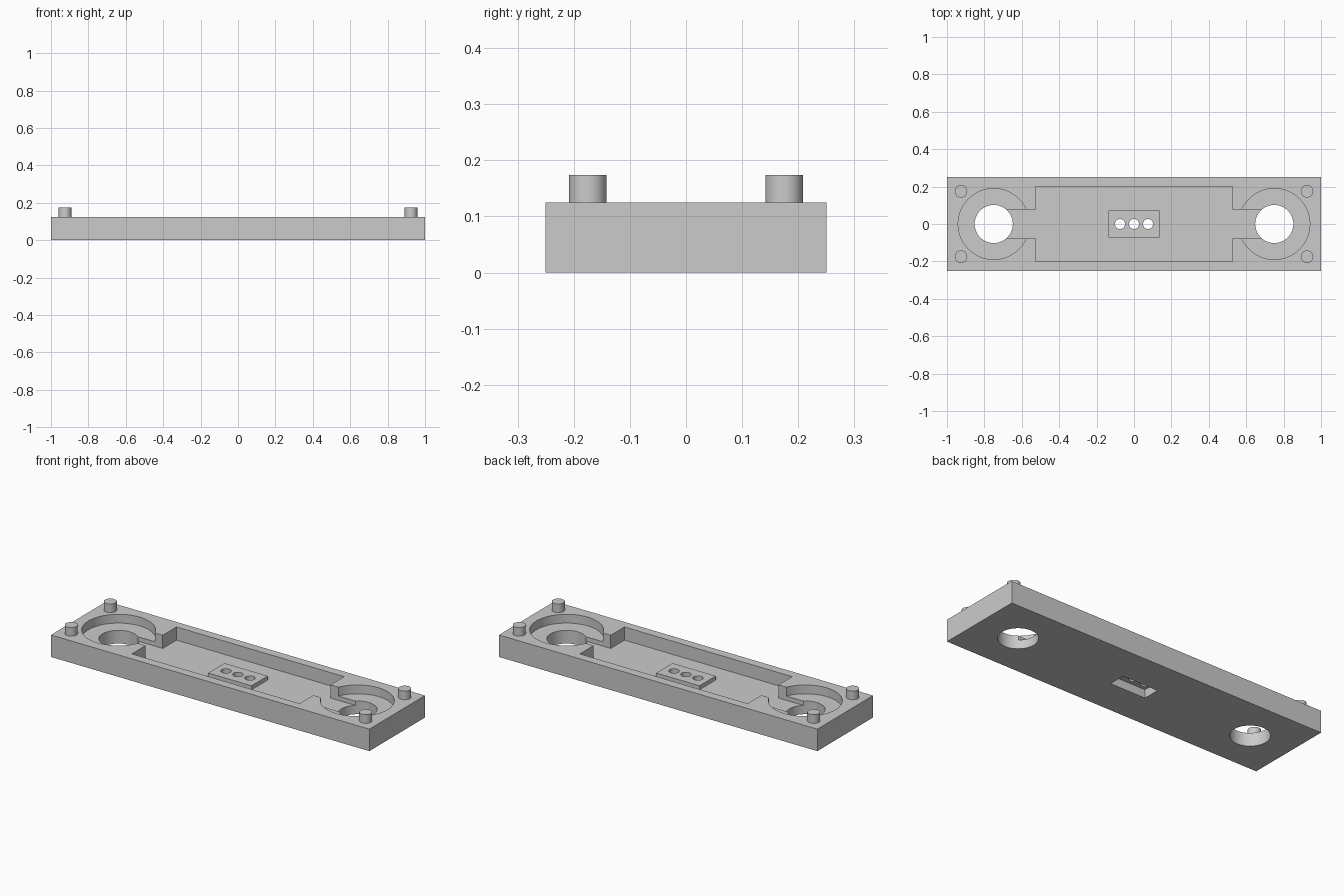
import bpy
import math

cube = bpy.data.objects.get("Cube")
if cube:
    bpy.data.objects.remove(cube, do_unlink=True)

grey = bpy.data.materials.new("plain grey")
grey.use_nodes = True
GREY = (0.6, 0.6, 0.6, 1)
grey.diffuse_color = GREY
grey.node_tree.nodes["Principled BSDF"].inputs["Base Color"].default_value = GREY


def box(name, width, depth, z0, z1):
    bpy.ops.mesh.primitive_cube_add(size=1, location=(0, 0, (z0 + z1) / 2))
    ob = bpy.context.object
    ob.name = name
    ob.scale = (width, depth, z1 - z0)
    bpy.ops.object.transform_apply(location=True, rotation=False, scale=True)
    ob.data.materials.append(grey)
    return ob


def cylinder(name, x, y, radius, z0, z1, sides=64):
    bpy.ops.mesh.primitive_cylinder_add(vertices=sides, radius=radius, depth=z1 - z0,
                                        location=(x, y, (z0 + z1) / 2))
    ob = bpy.context.object
    ob.name = name
    ob.data.materials.append(grey)
    return ob


def combine(target, tool, operation="DIFFERENCE"):
    """Apply a boolean to the target and discard the tool."""
    tool.hide_render = True
    mod = target.modifiers.new("boolean", "BOOLEAN")
    mod.operation = operation
    mod.solver = "EXACT"
    mod.object = tool
    bpy.ops.object.select_all(action="DESELECT")
    bpy.context.view_layer.objects.active = target
    target.select_set(True)
    bpy.ops.object.modifier_apply(modifier=mod.name)
    bpy.data.objects.remove(tool, do_unlink=True)


def smooth(ob):
    bpy.ops.object.select_all(action="DESELECT")
    bpy.context.view_layer.objects.active = ob
    ob.select_set(True)
    bpy.ops.object.shade_smooth_by_angle(angle=math.radians(30))


TOP = 0.125
FLOOR = 0.05
ABOVE = 0.3

# Base plate with its long pocket and the narrower channel to both ends
plate = box("base_plate", 2, 0.5, 0, TOP)
combine(plate, box("pocket_cutter", 1.054, 0.4, FLOOR, ABOVE))
combine(plate, box("channel_cutter", 1.5, 0.154, FLOOR, ABOVE))

# Round recess and through hole at each end
for side in (-1, 1):
    combine(plate, cylinder("recess_cutter", side * 0.75, 0, 0.19, 0.075, ABOVE, 96))
    combine(plate, cylinder("hole_cutter", side * 0.75, 0, 0.102, -0.1, ABOVE))

# Raised centre block, hollow from below, with three small holes
combine(plate, box("centre_block", 0.272, 0.146, 0.03, 0.0725), "UNION")
combine(plate, box("slot_cutter", 0.222, 0.096, -0.1, 0.0475))
for x in (-0.075, 0, 0.075):
    combine(plate, cylinder("small_hole_cutter", x, 0, 0.027, 0.02, ABOVE, 32))
smooth(plate)

# Locating pegs at the corners
for side, x in (("left", 0.925), ("right", -0.925)):
    for end, y in (("front", -0.175), ("back", 0.175)):
        smooth(cylinder(f"{end}_{side}_peg", x, y, 0.0335, TOP - 0.005, 0.174, 48))
